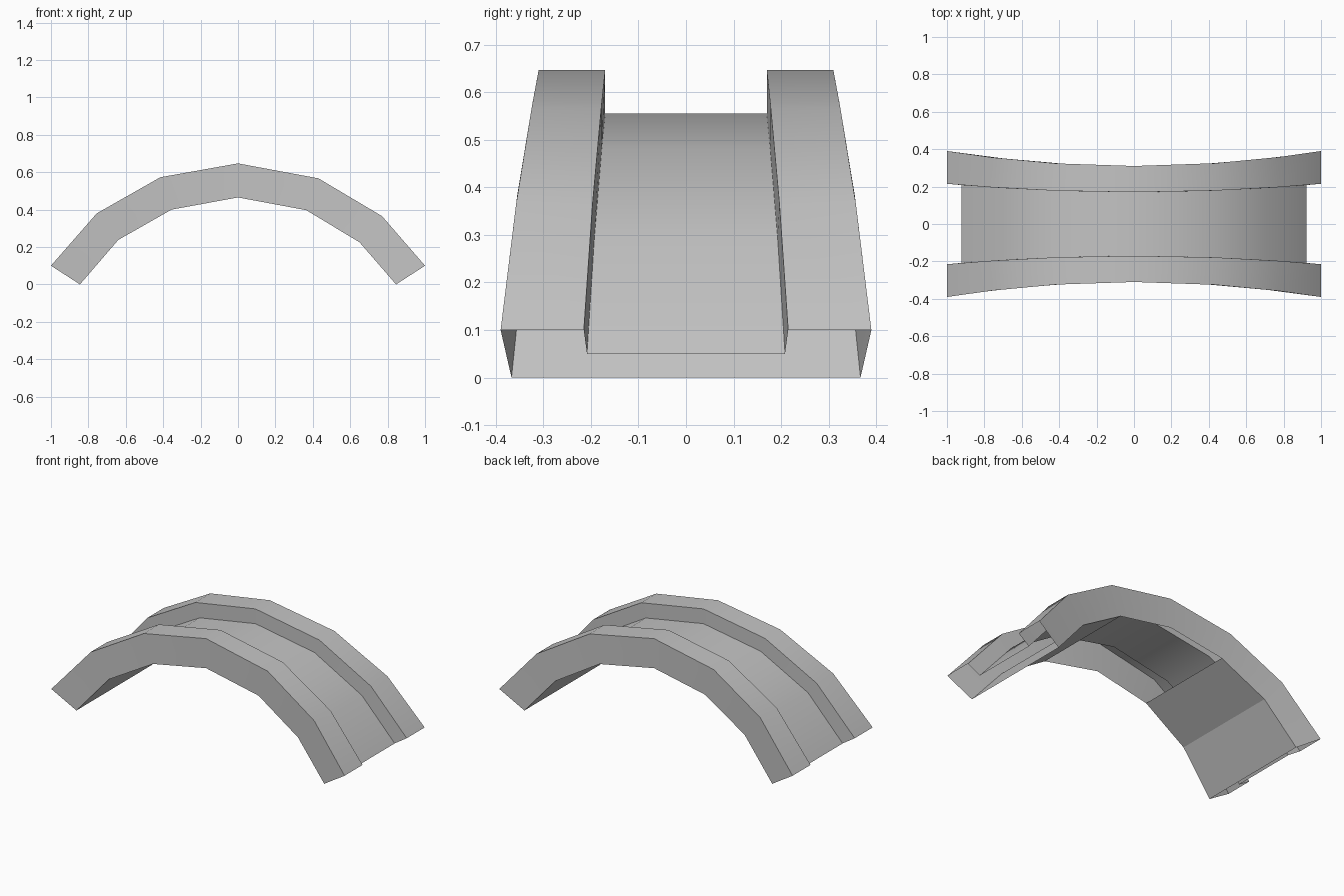
import bpy
import math

cube = bpy.data.objects.get("Cube")
if cube:
    bpy.data.objects.remove(cube, do_unlink=True)

stone = bpy.data.materials.new("stone grey")
stone.use_nodes = True
stone.diffuse_color = (0.55, 0.55, 0.55, 1)
stone.node_tree.nodes["Principled BSDF"].inputs["Base Color"].default_value = (0.55, 0.55, 0.55, 1)

# Arch stations along x: upper line, lower line and the deck line halfway between
upper = [(-1, .10), (-.755, .38), (-.415, .573), (0, .647), (.43, .567), (.77, .365), (1, .10)]
lower = [(-.845, 0), (-.64, .238), (-.355, .40), (0, .465), (.365, .397), (.65, .225), (.845, 0)]
middle = [((a + c) / 2, (b + d) / 2) for (a, b), (c, d) in zip(upper, lower)]


def outer_y(x):
    return .31 + .08 * x * x


def inner_y(x):
    return .17 + .045 * x * x


def rail(line, width, side):
    """Points of a line along the arch, set out sideways by the flare."""
    return [(x, side * width(x), z) for x, z in line]


def sheet(name, rails, flip=False, smooth=0):
    """Skin neighbouring rails with quads."""
    n = len(rails[0])
    verts = [p for r in rails for p in r]
    faces = []
    for r in range(len(rails) - 1):
        for i in range(n - 1):
            a = r * n + i
            f = (a, a + 1, a + n + 1, a + n)
            faces.append(f[::-1] if flip else f)
    mesh = bpy.data.meshes.new(name)
    mesh.from_pydata(verts, [], faces)
    mesh.materials.append(stone)
    ob = bpy.data.objects.new(name, mesh)
    bpy.context.collection.objects.link(ob)
    if smooth:
        bpy.ops.object.select_all(action='DESELECT')
        ob.select_set(True)
        bpy.context.view_layer.objects.active = ob
        bpy.ops.object.shade_smooth_by_angle(angle=math.radians(smooth))
    return ob


# Walkway surface
sheet("deck", [rail(middle, inner_y, -1), rail(middle, inner_y, 1)], smooth=35)

# Hollow parapets: outer wall, top and inner wall
for name, side in (("front_parapet", -1), ("back_parapet", 1)):
    sheet(name, [rail(lower, outer_y, side), rail(upper, outer_y, side),
                 rail(upper, inner_y, side), rail(middle, inner_y, side)],
          flip=side > 0, smooth=35)

# Underside panels closing the two outer bays at each end
for name, part in (("right_underside", lower[:3]), ("left_underside", lower[-3:])):
    sheet(name, [rail(part, outer_y, -1), rail(part, outer_y, 1)], flip=True)
